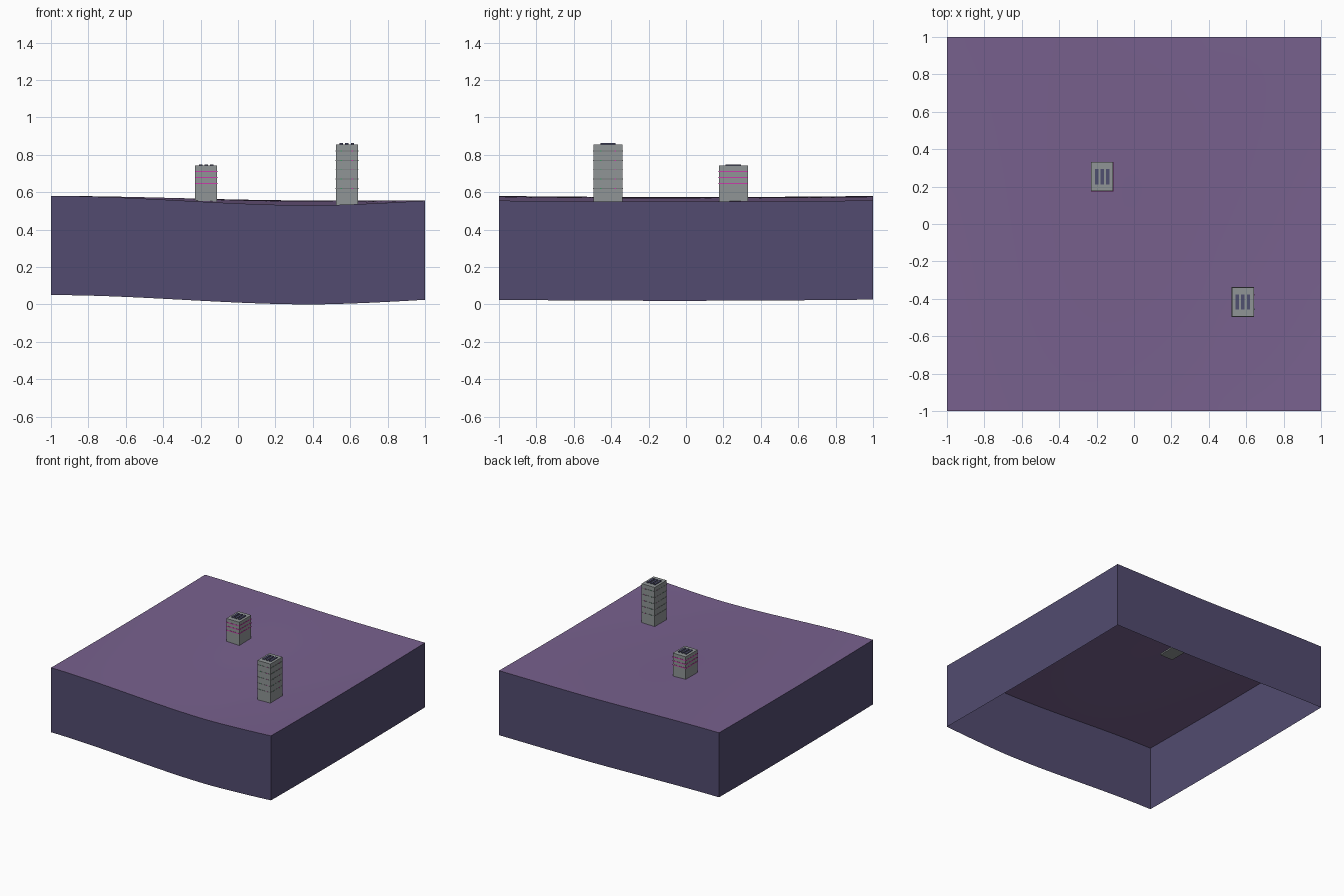
import bpy
import bmesh
from mathutils import Vector

if "Cube" in bpy.data.objects:
    bpy.data.objects.remove(bpy.data.objects["Cube"], do_unlink=True)

DEPTH = 0.53   # height of the skirt below the ground surface
STEPS = 40


def material(name, rgb):
    """Flat material from an sRGB 0-255 colour."""
    lin = [((c / 255 + 0.055) / 1.055) ** 2.4 for c in rgb]
    mat = bpy.data.materials.new(name)
    mat.use_nodes = True
    mat.diffuse_color = (*lin, 1)
    mat.node_tree.nodes["Principled BSDF"].inputs["Base Color"].default_value = (*lin, 1)
    return mat


GROUND = material("purple ground", (120, 97, 142))
EARTH = material("dark violet earth", (82, 75, 112))
CONCRETE = material("grey concrete", (144, 149, 150))
SEAM = material("dark grey seam", (118, 122, 124))
ROOF = material("slate blue vents", (80, 80, 112))
PINK = material("pink light", (200, 60, 170))
GREEN = material("green light", (60, 150, 100))


def smooth(a, b, v):
    t = min(max((v - a) / (b - a), 0), 1)
    return t * t * (3 - 2 * t)


def ground_height(x, y):
    """Gentle valley along the front, fading to a mild slope at the back."""
    fall = smooth(-1, 0.4, x)
    rise = max(x - 0.4, 0) / 0.6
    front = 0.58 - 0.05 * fall + 0.025 * rise ** 1.5
    back = 0.58 - 0.024 * fall
    t = smooth(-1, 1, y)
    return front + (back - front) * t - 0.006 * (1 - y * y)


def finish(bm, name, mats):
    mesh = bpy.data.meshes.new(name)
    bm.to_mesh(mesh)
    bm.free()
    for mat in mats:
        mesh.materials.append(mat)
    obj = bpy.data.objects.new(name, mesh)
    bpy.context.collection.objects.link(obj)
    return obj


def boxes(name, mat, items):
    """One object made of boxes, each given by centre and size."""
    bm = bmesh.new()
    for centre, size in items:
        made = bmesh.ops.create_cube(bm, size=1)["verts"]
        for v in made:
            v.co = Vector(c * s for c, s in zip(v.co, size)) + Vector(centre)
    return finish(bm, name, [mat])


# Ground sheet with an open-bottomed skirt extruded straight down
bm = bmesh.new()
bmesh.ops.create_grid(bm, x_segments=STEPS, y_segments=STEPS, size=1)
for v in bm.verts:
    v.co.z = ground_height(v.co.x, v.co.y)
for f in bm.faces:
    f.smooth = True
rim = [e for e in bm.edges if e.is_boundary]
skirt = bmesh.ops.extrude_edge_only(bm, edges=rim)["geom"]
for item in skirt:
    if isinstance(item, bmesh.types.BMVert):
        item.co.z -= DEPTH
    elif isinstance(item, bmesh.types.BMFace):
        item.material_index = 1
        item.smooth = False
bmesh.ops.recalc_face_normals(bm, faces=bm.faces)
top = max(bm.faces, key=lambda f: f.normal.z * (f.material_index == 0))
if top.normal.z <= 0:
    bmesh.ops.reverse_faces(bm, faces=bm.faces)
for e in bm.edges:
    if len({f.material_index for f in e.link_faces}) > 1:
        e.smooth = False
finish(bm, "terrain_block", [GROUND, EARTH])

WIDTH, LENGTH = 0.118, 0.155


def tower(name, x, y, top, bands, band_mat, band_size):
    base = ground_height(x, y) - 0.012
    boxes(name + "_body", CONCRETE,
          [((x, y, (base + top) / 2), (WIDTH, LENGTH, top - base))])
    # Three roof vents running front to back
    boxes(name + "_roof_vents", ROOF,
          [((x + dx, y, top + 0.002), (0.018, 0.082, 0.01)) for dx in (-0.03, 0, 0.03)])
    # Thin floor bands wrapping all four walls
    boxes(name + "_floor_bands", band_mat,
          [((x, y, z), (WIDTH + 0.003, LENGTH + 0.003, band_size)) for z in bands])


def lights(name, mat, x, y, rows, shift):
    """Tiny light plates on all four walls."""
    items = []
    for z in rows:
        items.append(((x + shift * WIDTH, y, z), (0.009, LENGTH + 0.005, 0.004)))
        items.append(((x, y + shift * LENGTH, z), (WIDTH + 0.005, 0.009, 0.004)))
    boxes(name, mat, items)


# Short tower with pink bands, tall tower with grey seams
short_rows = [0.647, 0.679, 0.711]
tall_rows = [0.62, 0.67, 0.72, 0.77, 0.82]
tower("short_tower", -0.17, 0.253, 0.742, short_rows, PINK, 0.007)
tower("tall_tower", 0.582, -0.417, 0.855, tall_rows, SEAM, 0.004)
lights("tall_tower_pink_lights", PINK, 0.582, -0.417, tall_rows, 0.25)
lights("tall_tower_green_lights", GREEN, 0.582, -0.417, tall_rows, -0.25)
